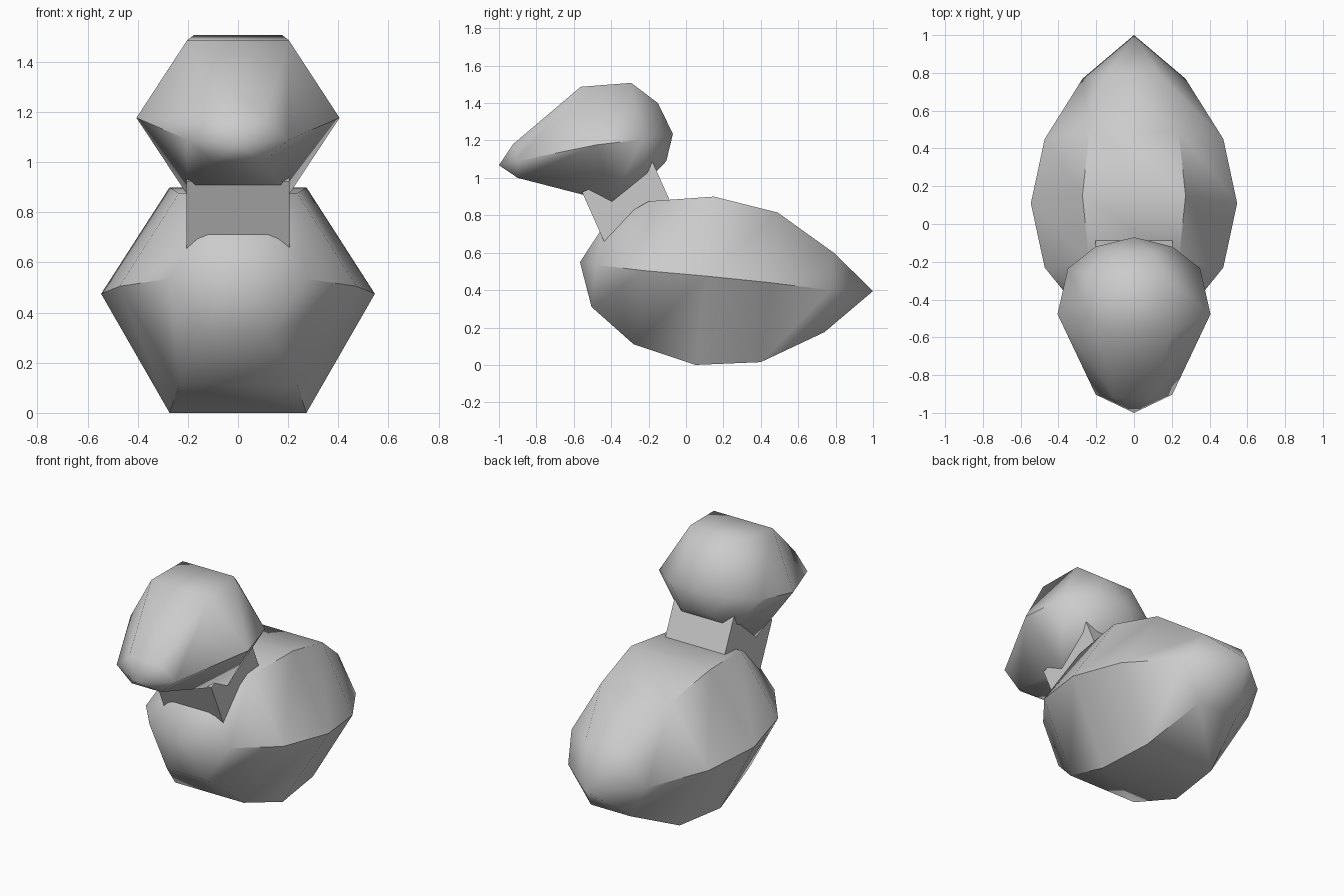
import bpy, bmesh, math
from mathutils import Matrix

if "Cube" in bpy.data.objects:
    bpy.data.objects.remove(bpy.data.objects["Cube"])


def add_object(name, bm):
    bmesh.ops.recalc_face_normals(bm, faces=bm.faces)
    mesh = bpy.data.meshes.new(name)
    bm.to_mesh(mesh)
    bm.free()
    ob = bpy.data.objects.new(name, mesh)
    bpy.context.collection.objects.link(ob)
    return ob


def six_sided_loft(name, start, rings, end):
    """Hexagonal rings (half width, upper, middle, lower as (y, z)) closed by a pole at each end."""
    bm = bmesh.new()
    loops = []
    for r, up, mid, low in rings:
        pts = [(r / 2, *up), (r, *mid), (r / 2, *low),
               (-r / 2, *low), (-r, *mid), (-r / 2, *up)]
        loops.append([bm.verts.new(p) for p in pts])
    for a, b in zip(loops, loops[1:]):
        for i in range(6):
            j = (i + 1) % 6
            bm.faces.new((a[i], a[j], b[j], b[i]))
    for pole, loop in ((start, loops[0]), (end, loops[-1])):
        tip = bm.verts.new((0, *pole))
        for i in range(6):
            bm.faces.new((tip, loop[i], loop[(i + 1) % 6]))
    ob = add_object(name, bm)
    bpy.ops.object.select_all(action='DESELECT')
    ob.select_set(True)
    bpy.context.view_layer.objects.active = ob
    bpy.ops.object.shade_smooth_by_angle(angle=math.radians(50))
    return ob


# Body: tail tip at the back, rounded chest at the front
six_sided_loft("body", (1.0, 0.395), [
    (0.272, (0.79, 0.60), (0.77, 0.40), (0.74, 0.175)),
    (0.473, (0.49, 0.815), (0.45, 0.44), (0.40, 0.015)),
    (0.546, (0.15, 0.90), (0.11, 0.475), (0.05, 0.0)),
    (0.473, (-0.20, 0.875), (-0.23, 0.505), (-0.28, 0.11)),
    (0.272, (-0.447, 0.732), (-0.48, 0.535), (-0.505, 0.31)),
], (-0.567, 0.55))

# Head: round at the back, drawn out to the beak tip
six_sided_loft("head", (-0.07, 1.235), [
    (0.203, (-0.15, 1.40), (-0.12, 1.225), (-0.105, 1.09)),
    (0.350, (-0.293, 1.508), (-0.235, 1.205), (-0.20, 0.99)),
    (0.405, (-0.563, 1.487), (-0.477, 1.177), (-0.395, 0.87)),
    (0.203, (-0.925, 1.18), (-0.903, 1.09), (-0.90, 1.0)),
], (-1.0, 1.068))

# Neck: tilted cube
bm = bmesh.new()
bmesh.ops.create_cube(bm, size=0.41, matrix=Matrix.Translation((0, -0.285, 0.82))
                      @ Matrix.Rotation(math.radians(24), 4, 'X'))
add_object("neck", bm)
